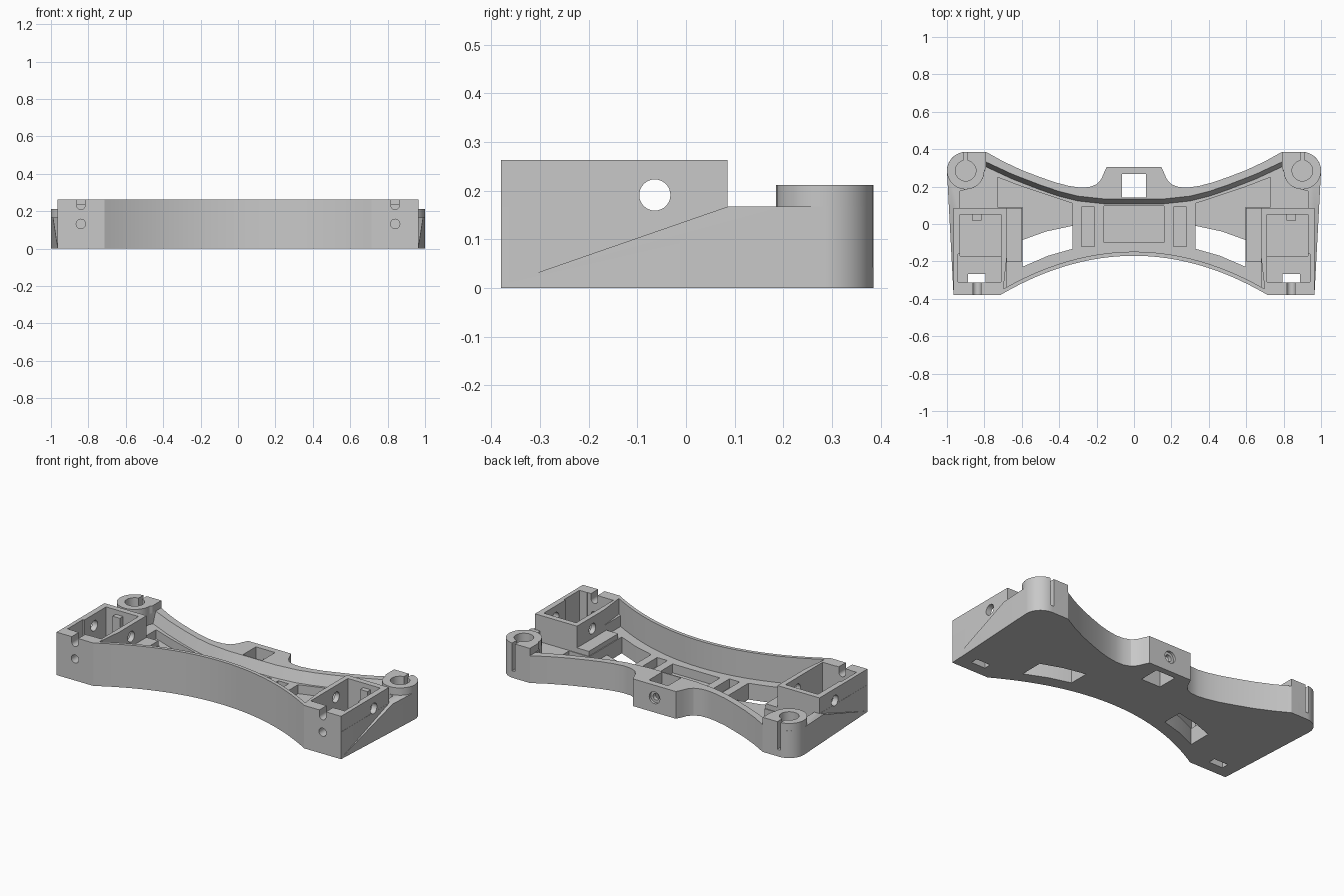
import bpy, bmesh, math
from mathutils import Matrix, Vector

cube = bpy.data.objects.get("Cube")
if cube:
    bpy.data.objects.remove(cube, do_unlink=True)

grey = bpy.data.materials.new("plain grey")
grey.use_nodes = True
GREY = (0.58, 0.58, 0.58, 1)
grey.diffuse_color = GREY
grey.node_tree.nodes["Principled BSDF"].inputs["Base Color"].default_value = GREY


def make(name, bm):
    bmesh.ops.recalc_face_normals(bm, faces=bm.faces)
    mesh = bpy.data.meshes.new(name)
    bm.to_mesh(mesh)
    bm.free()
    mesh.materials.append(grey)
    obj = bpy.data.objects.new(name, mesh)
    bpy.context.collection.objects.link(obj)
    return obj


def loft(name, low_pts, high_pts):
    bm = bmesh.new()
    low = [bm.verts.new(p) for p in low_pts]
    high = [bm.verts.new(p) for p in high_pts]
    bm.faces.new(low)
    bm.faces.new(high)
    for i in range(len(low)):
        j = (i + 1) % len(low)
        bm.faces.new((low[i], low[j], high[j], high[i]))
    return make(name, bm)


def prism(name, pts, z0, z1, top=None):
    return loft(name, [(x, y, z0) for x, y in pts], [(x, y, z1) for x, y in (top or pts)])


def block(name, x0, x1, y0, y1, z0, z1):
    return prism(name, [(x0, y0), (x1, y0), (x1, y1), (x0, y1)], z0, z1)


def rod(name, centre, axis, radius, length):
    bm = bmesh.new()
    turn = Vector((0, 0, 1)).rotation_difference(Vector(axis)).to_matrix().to_4x4()
    bmesh.ops.create_cone(bm, cap_ends=True, segments=32, radius1=radius, radius2=radius,
                          depth=length, matrix=Matrix.Translation(centre) @ turn)
    return make(name, bm)


def cut(cutter, *targets):
    for target in targets:
        mod = target.modifiers.new("cut", "BOOLEAN")
        mod.object = cutter
        mod.operation = "DIFFERENCE"
        mod.solver = "EXACT"
        bpy.context.view_layer.objects.active = target
        bpy.ops.object.modifier_apply(modifier=mod.name)
    bpy.data.objects.remove(cutter, do_unlink=True)


def mirrored(half):
    return half + [(-x, y) for x, y in reversed(half) if abs(x) > 1e-6]


def flip(pts, s):
    return [(s * x, y) for x, y in pts]


def front_arc(y_mid, drop, x_end, n=20):
    return [(x_end * i / n, y_mid - drop * (i / n) ** 2) for i in range(n + 1)]


def boss_arc(a0, a1, n=24):
    angles = [math.radians(a0 + (a1 - a0) * i / n) for i in range(n + 1)]
    return [(0.9 + 0.1 * math.cos(a), 0.285 + 0.1 * math.sin(a)) for a in angles]


TOP, RIM, DECK, FLOOR = 0.263, 0.167, 0.1, 0.045
outer = front_arc(-0.17, 0.21, 0.715)
inner = front_arc(-0.148, 0.2, 0.7)

# Base body with the curved front, corner rounds and rear tab
rear = [(0.79, 0.385), (0.7, 0.335), (0.6, 0.288), (0.5, 0.25), (0.42, 0.222), (0.35, 0.204),
        (0.29, 0.195), (0.24, 0.197), (0.2, 0.212), (0.175, 0.24), (0.16, 0.275), (0.145, 0.305)]
body = prism("bracket_body", mirrored(outer + [(0.965, -0.38)] + boss_arc(0, 90) + rear), 0, RIM)

# Deck recess with a sloped rear face
slope = [(0.79, 0.335), (0.65, 0.27), (0.5, 0.212), (0.4, 0.178), (0.3, 0.153), (0.16, 0.138)]
well = front_arc(-0.148, 0.19, 0.68) + [(0.68, 0.085), (0.93, 0.085), (0.93, 0.175)]
well += boss_arc(268, 182, 8)
cut(prism("deck_recess", mirrored(well + [(x, y - 0.03) for x, y in slope]), DECK,
          RIM + 0.01, mirrored(well + slope)), body)

# Tall front wall standing on the body
prism("front_wall", [(-x, y) for x, y in reversed(outer[1:])] + outer
      + list(reversed(inner)) + [(-x, y) for x, y in inner[1:]], RIM, TOP)

boxes = []
for s, side in ((1, "left"), (-1, "right")):
    # Sloped side ledge
    wedge = ((-0.5, -0.036), (0.085, RIM), (0.085, 0.3), (-0.5, 0.3))
    cut(loft("side_slope", [(s * 0.966, y, z) for y, z in wedge],
             [(s * 1.1, y, z) for y, z in wedge]), body)

    # Box, inner step and corner boss
    box = prism(side + "_box", flip([(0.965, -0.38), (0.965, 0.085), (0.68, 0.085), (0.68, -0.18),
                                     (0.7, -0.36), (0.715, -0.38)], s), RIM, TOP)
    boxes.append(box)
    block(side + "_step", s * 0.6, s * 0.69, -0.2, 0.085, 0.03, 0.13)
    boss = prism(side + "_boss", flip([(0.79, 0.385)] + boss_arc(90, -180) + [(0.79, 0.3)], s),
                 RIM, 0.212)

    # Box pocket with nut opening, bolt hole and top notch
    x = s * 0.84
    cut(block("pocket", s * 0.71, s * 0.93, -0.17, 0.05, 0.04, 0.4), body, box)
    cut(block("pocket_front", s * 0.71, s * 0.94, -0.31, -0.16, 0.07, 0.4), body, box)
    cut(block("nut_opening", x - 0.047, x + 0.047, -0.312, -0.268, -0.1, 0.4), body, box)
    cut(rod("bolt_hole", (x, -0.36, 0.132), (0, 1, 0), 0.025, 0.14), body)
    cut(rod("notch_round", (x, -0.36, 0.23), (0, 1, 0), 0.022, 0.14), box)
    cut(block("notch", x - 0.022, x + 0.022, -0.43, -0.29, 0.23, 0.4), box)
    block(side + "_pocket_rib", x - 0.025, x + 0.025, 0.02, 0.055, 0.03, 0.235)

    # Boss bore and clamp slot
    cut(rod("bore", (s * 0.9, 0.285, 0.24), (0, 0, 1), 0.055, 0.4), body, boss)
    cut(block("clamp_slot", s * 0.9 - 0.011, s * 0.9 + 0.011, 0.285, 0.45, 0.042, 0.4), body, boss)

    # Low bay, floor window and small deck pocket
    cut(prism("low_bay", flip([(0.33, -0.02), (0.595, -0.1), (0.595, 0.09), (0.73, 0.09),
                               (0.73, 0.25), (0.6, 0.2), (0.33, 0.11)], s), FLOOR, 0.12), body)
    cut(prism("window", flip([(0.33, -0.01), (0.47, -0.04), (0.595, -0.085),
                              (0.595, -0.228), (0.46, -0.17), (0.33, -0.133)], s), -0.1, 0.16), body)
    cut(block("small_pocket", s * 0.21, s * 0.28, -0.12, 0.09, FLOOR, 0.14), body)

# Centre pocket, rear tab opening and screw hole, cross bore
cut(block("centre_pocket", -0.16, 0.16, -0.1, 0.095, FLOOR, 0.14), body)
cut(block("tab_opening", -0.065, 0.065, 0.141, 0.266, -0.1, 0.3), body)
cut(rod("screw_head", (0, 0.32, 0.09), (0, 1, 0), 0.036, 0.06), body)
cut(rod("screw_hole", (0, 0.28, 0.09), (0, 1, 0), 0.02, 0.1), body)
cut(rod("cross_bore", (0, -0.064, 0.191), (1, 0, 0), 0.032, 2.4), body, *boxes)

# Smooth curved walls, sharp edges kept
bpy.ops.object.select_all(action="DESELECT")
for obj in bpy.context.collection.objects:
    if obj.type == "MESH" and grey.name in obj.data.materials:
        obj.select_set(True)
bpy.context.view_layer.objects.active = body
bpy.ops.object.shade_smooth_by_angle(angle=math.radians(25))
